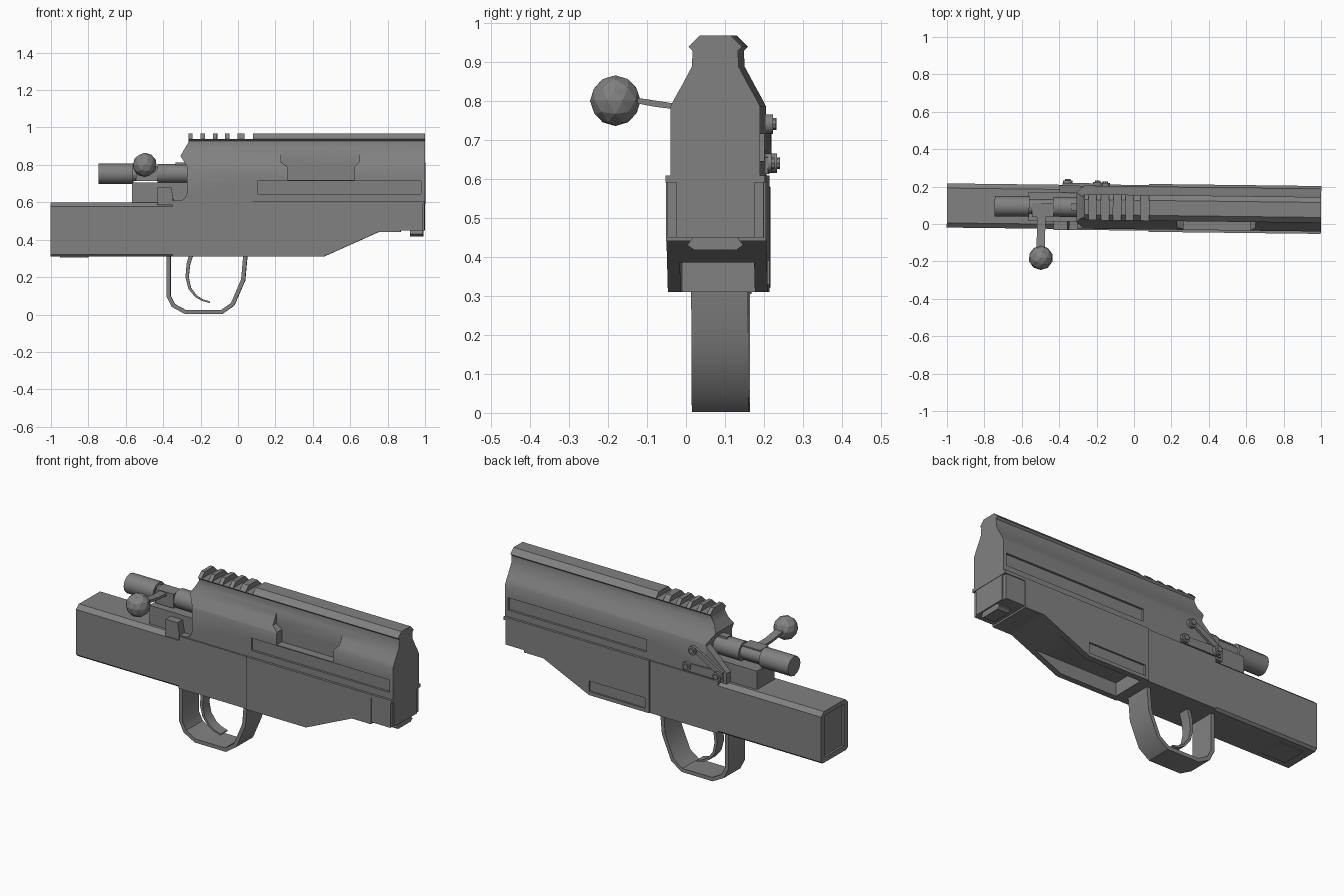
import bpy, bmesh, math
from mathutils import Matrix, Vector

if "Cube" in bpy.data.objects:
    bpy.data.objects.remove(bpy.data.objects["Cube"])

metal = bpy.data.materials.new("gunmetal grey")
metal.use_nodes = True
GREY = (0.22, 0.22, 0.22, 1)
metal.diffuse_color = GREY
metal.node_tree.nodes["Principled BSDF"].inputs["Base Color"].default_value = GREY
parts = []


def finish(name, bm):
    bmesh.ops.recalc_face_normals(bm, faces=bm.faces)
    me = bpy.data.meshes.new(name)
    bm.to_mesh(me)
    bm.free()
    me.materials.append(metal)
    ob = bpy.data.objects.new(name, me)
    bpy.context.collection.objects.link(ob)
    parts.append(ob)
    return ob


def prism(name, pts, lo, hi, along="y"):
    """Extrude a profile: (x, z) along y, or (y, z) along x."""
    bm = bmesh.new()
    place = (lambda a, b, t: (a, t, b)) if along == "y" else (lambda a, b, t: (t, a, b))
    face = bm.faces.new([bm.verts.new(place(a, b, lo)) for a, b in pts])
    ext = bmesh.ops.extrude_face_region(bm, geom=[face])["geom"]
    step = Vector(place(0, 0, hi - lo))
    for v in ext:
        if isinstance(v, bmesh.types.BMVert):
            v.co += step
    return finish(name, bm)


def box(name, x, y, z):
    return prism(name, [(x[0], z[0]), (x[1], z[0]), (x[1], z[1]), (x[0], z[1])], *y)


def mirrored(half):
    return half + [(-y, z) for y, z in reversed(half)]


def rod(name, start, end, r, sides=12):
    a, b = Vector(start), Vector(end)
    bm = bmesh.new()
    turn = (b - a).to_track_quat("Z", "Y").to_matrix().to_4x4()
    bmesh.ops.create_cone(bm, cap_ends=True, segments=sides, radius1=r, radius2=r,
                          depth=(b - a).length,
                          matrix=Matrix.Translation((a + b) / 2) @ turn)
    return finish(name, bm)


def ribbon(name, path, thick, half_width):
    """Bent strip in the xz plane; thickness tapers from first to last value."""
    p = [Vector(q) for q in path]
    left, right = [], []
    for i, q in enumerate(p):
        d1 = (q - p[max(i - 1, 0)]).normalized()
        d2 = (p[min(i + 1, len(p) - 1)] - q).normalized()
        d = (d1 + d2).normalized()
        t = thick[0] + (thick[1] - thick[0]) * i / (len(p) - 1)
        n = Vector((-d.y, d.x)) * t / 2
        left.append(tuple(q + n))
        right.append(tuple(q - n))
    return prism(name, left + right[::-1], -half_width, half_width)


def cut(ob, *cutters):
    for c in cutters:
        c.hide_render = True
        m = ob.modifiers.new("cut", "BOOLEAN")
        m.operation, m.solver, m.object = "DIFFERENCE", "EXACT", c
        bpy.context.view_layer.objects.active = ob
        bpy.ops.object.modifier_apply(modifier=m.name)
        parts.remove(c)
        bpy.data.objects.remove(c)


# Upper receiver with its top rail
receiver = prism("receiver", mirrored([
    (0.115, 0.6), (0.115, 0.785), (0.102, 0.81), (0.085, 0.84), (0.06, 0.887),
    (0.058, 0.928), (0.069, 0.938), (0.04, 0.967)]), -0.36, 1.0, "x")
cut(receiver, prism("rear_cutter", [
    (-0.5, 1.1), (-0.265, 1.1), (-0.265, 0.92), (-0.307, 0.848), (-0.27, 0.79),
    (-0.27, 0.65), (-0.28, 0.625), (-0.3, 0.61), (-0.5, 0.605)], -0.3, 0.3))
edges = [-0.243, -0.177, -0.111, -0.045, 0.035]
for i, x in enumerate(edges):
    cut(receiver, box("notch", (x, 0.08 if i == 4 else x + 0.043), (-0.2, 0.2), (0.938, 1.1)))
for s in (-1, 1):
    cut(receiver, box("slot", (0.105, 0.98), sorted((s * 0.103, s * 0.2)), (0.645, 0.715)))
cut(receiver, prism("port", [
    (0.265, 0.72), (0.625, 0.72), (0.625, 0.79), (0.65, 0.815), (0.65, 0.888),
    (0.23, 0.888), (0.23, 0.815), (0.265, 0.79)], -0.2, -0.068))

# Fore-end with the open channel underneath
fore = prism("fore_end", [
    (0.08, 0.31), (0.46, 0.31), (0.75, 0.44), (0.87, 0.44), (0.87, 0.59),
    (1.0, 0.59), (1.0, 0.608), (0.08, 0.608)], -0.128, 0.128)
cut(fore, box("channel", (0.11, 0.65), (-0.095, 0.095), (0.2, 0.385)),
    box("side_slot", (0.105, 0.46), (0.118, 0.2), (0.33, 0.39)))
box("front_block", (0.86, 0.998), (-0.1, 0.1), (0.45, 0.6))
for s in (-1, 1):
    box("block_cheek", (0.87, 0.99), sorted((s * 0.1, s * 0.123)), (0.45, 0.595))
prism("dovetail_tab", mirrored([(0.055, 0.418), (0.072, 0.43), (0.055, 0.452)]),
      0.92, 0.99, "x")

# Middle housing and rear stock
box("middle_housing", (-0.35, 0.085), (-0.122, 0.122), (0.31, 0.606))
stock = prism("rear_stock", mirrored([
    (0.105, 0.31), (0.118, 0.322), (0.118, 0.578), (0.093, 0.6)]), -1.0, -0.34, "x")
cut(stock, prism("end_recess", mirrored([(0.085, 0.34), (0.085, 0.575)]),
                 -1.1, -0.988, "x"))
box("stock_bottom_plate", (-0.95, -0.8), (-0.07, 0.07), (0.305, 0.315))

# Tang and receiver tail
box("tang_block", (-0.565, -0.26), (-0.078, 0.078), (0.59, 0.705))
prism("tail_wall", [(-0.265, 0.785), (-0.4, 0.66), (-0.4, 0.6), (-0.265, 0.6)], 0.075, 0.114)
prism("safety_plate", [(-0.43, 0.585), (-0.345, 0.585), (-0.345, 0.62), (-0.355, 0.68),
                       (-0.43, 0.68)], -0.124, -0.075)

# Bolt, handle and knob
Z = 0.753
rod("bolt_rear", (-0.745, 0, Z), (-0.56, 0, Z), 0.055)
rod("bolt_neck", (-0.57, 0, Z), (-0.42, 0, Z), 0.04)
rod("bolt_front", (-0.43, 0, Z), (-0.2, 0, Z), 0.053)
box("handle_root", (-0.545, -0.43), (-0.055, 0.02), (0.715, 0.795))
box("bolt_stop", (-0.335, -0.28), (-0.02, 0.02), (0.79, 0.812))
handle = prism("bolt_handle", [
    (-0.03, 0.775), (-0.12, 0.778), (-0.17, 0.784), (-0.23, 0.795), (-0.23, 0.809),
    (-0.17, 0.8), (-0.12, 0.792), (-0.03, 0.79)], -0.518, -0.473, "x")
bm = bmesh.new()
bmesh.ops.create_icosphere(bm, subdivisions=2, radius=0.065,
                           matrix=Matrix.Translation((-0.495, -0.274, 0.8)))
knob = finish("handle_knob", bm)

# Side lever with its pins
prism("lever_arm", [(-0.175, 0.75), (-0.2, 0.765), (-0.385, 0.665), (-0.37, 0.635)],
      0.112, 0.128)
prism("lever_bar", [(-0.13, 0.612), (-0.13, 0.655), (-0.37, 0.665), (-0.385, 0.612)],
      0.112, 0.122)
for x, z, reach in ((-0.195, 0.74, 0.142), (-0.155, 0.64, 0.138), (-0.355, 0.64, 0.15)):
    rod("lever_pin", (x, 0.11, z), (x, reach - 0.008, z), 0.025)
    rod("pin_head", (x, 0.12, z), (x, reach, z), 0.015, 8)

# Trigger and guard
ribbon("trigger_guard", [
    (-0.371, 0.32), (-0.371, 0.1), (-0.345, 0.048), (-0.28, 0.013), (-0.088, 0.013),
    (-0.028, 0.055), (0.028, 0.185), (0.04, 0.32)], (0.022, 0.022), 0.073)
ribbon("trigger", [
    (-0.25, 0.32), (-0.265, 0.27), (-0.272, 0.2), (-0.258, 0.14), (-0.225, 0.098),
    (-0.19, 0.077), (-0.15, 0.066)], (0.022, 0.008), 0.03)

# Smooth the curved metal, then set the whole assembly at its slight yaw
for ob in parts:
    ob.select_set(ob is not knob)
bpy.context.view_layer.objects.active = receiver
bpy.ops.object.shade_smooth_by_angle(angle=math.radians(34))
yaw = Matrix.Translation((0, 0.087, 0)) @ Matrix.Rotation(-0.012, 4, "Z")
for ob in parts:
    ob.data.transform(yaw)
    ob.select_set(False)
